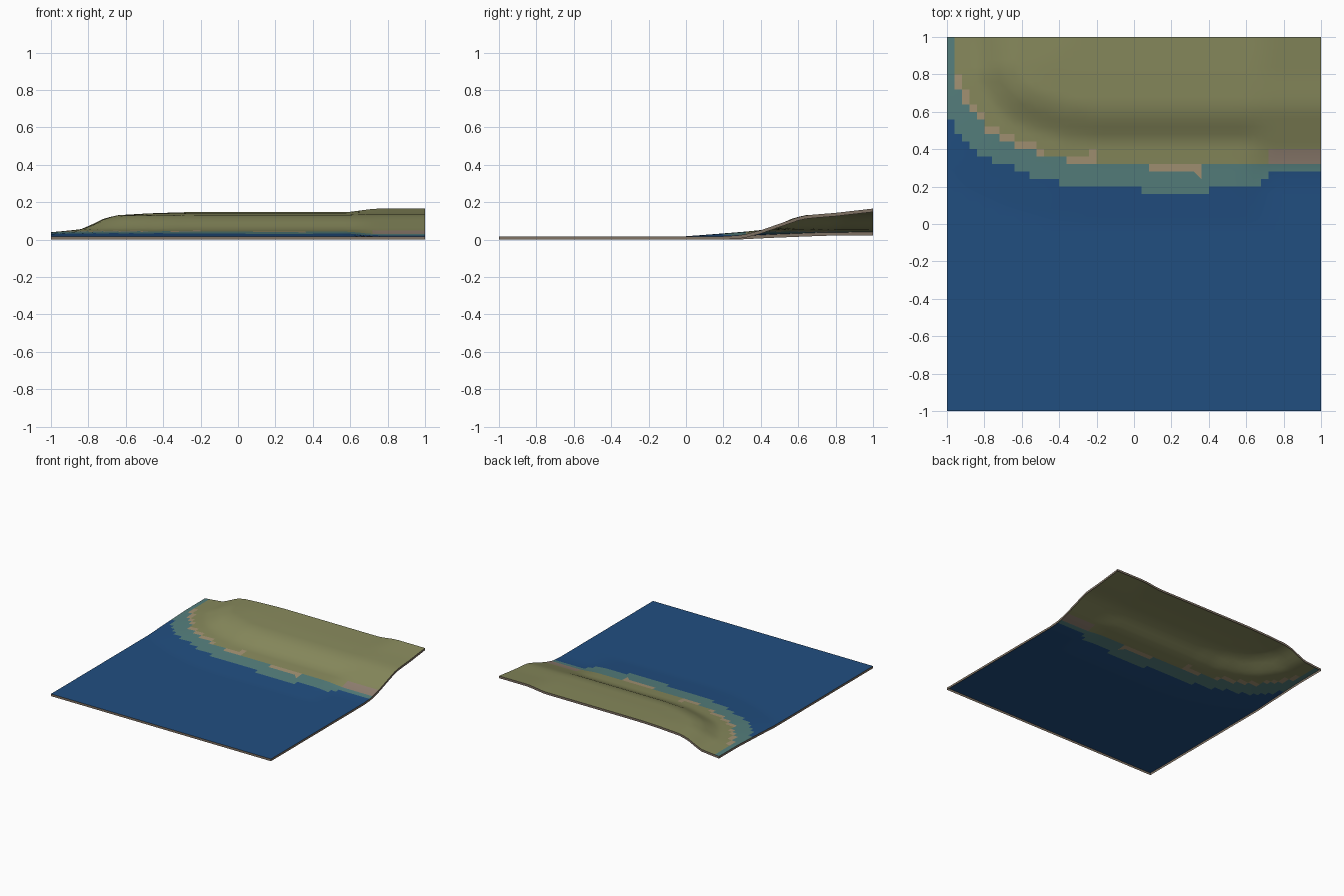
import bpy
from mathutils import Vector

if "Cube" in bpy.data.objects:
    bpy.data.objects.remove(bpy.data.objects["Cube"])

N = 50
STEP = 2 / N
SKIRT = 0.018


def material(name, rgb):
    m = bpy.data.materials.new(name)
    lin = [((c / 255 + 0.055) / 1.055) ** 2.4 for c in rgb]
    m.diffuse_color = (*lin, 1)
    m.use_nodes = True
    m.node_tree.nodes["Principled BSDF"].inputs["Base Color"].default_value = m.diffuse_color
    return m


deep = material("deep water", (33, 78, 128))
shallow = material("shallow water", (85, 127, 125))
grass = material("grass", (135, 137, 92))
sand = material("sand", (164, 147, 116))
mud = material("mud beach", (146, 129, 114))
earth = material("earth edge", (128, 114, 100))


def interp(points, v):
    """Piecewise linear lookup, clamped at both ends."""
    if v <= points[0][0]:
        return points[0][1]
    for (a, fa), (b, fb) in zip(points, points[1:]):
        if v <= b:
            return fa + (fb - fa) * (v - a) / (b - a)
    return points[-1][1]


def column(table, x):
    """Stepped lookup: first entry whose right limit lies beyond x."""
    return next(v for limit, v in table if x < limit)


# Shoreline, and height across it (main bay) and along the right-hand side
SHORE = [(-0.97, 1.15), (-0.95, 0.76), (-0.85, 0.58), (-0.75, 0.47),
         (-0.6, 0.4), (-0.4, 0.34), (-0.2, 0.32), (1.2, 0.32)]
BAY = [(-0.32, 0.018), (-0.16, 0.03), (0, 0.043), (0.12, 0.055), (0.18, 0.08),
       (0.24, 0.11), (0.31, 0.13), (0.48, 0.14), (0.68, 0.147)]
RIGHT = [(0.2, 0.018), (0.3, 0.024), (0.4, 0.05), (0.5, 0.085), (0.6, 0.12),
         (0.65, 0.131), (0.8, 0.143), (1, 0.166)]

# Stepped colour borders: (right limit in x, y where the zone begins)
SHALLOW = [(-0.96, 0.56), (-0.92, 0.48), (-0.88, 0.44), (-0.84, 0.40),
           (-0.76, 0.36), (-0.64, 0.32), (-0.56, 0.28), (-0.40, 0.24),
           (0.04, 0.20), (0.40, 0.16), (0.68, 0.20), (0.72, 0.24), (2, 0.28)]
LAND = [(-0.96, 2), (-0.92, 0.72), (-0.88, 0.64), (-0.84, 0.60), (-0.80, 0.56),
        (-0.72, 0.48), (-0.64, 0.44), (-0.52, 0.40), (-0.36, 0.36),
        (0.08, 0.32), (0.36, 0.28), (2, 0.32)]


def shore_distance(x, y):
    p = Vector((x, y))
    best = 9
    for a, b in zip(SHORE, SHORE[1:]):
        a, b = Vector(a), Vector(b)
        t = max(0, min(1, (p - a).dot(b - a) / (b - a).length_squared))
        best = min(best, (p - a - t * (b - a)).length)
    inland = x > SHORE[0][0] and y > interp(SHORE, x)
    return best if inland else -best


def height(x, y):
    t = max(0, min(1, (x - 0.56) / 0.2))
    t = t * t * (3 - 2 * t)
    return (1 - t) * interp(BAY, shore_distance(x, y)) + t * interp(RIGHT, y)


def zone(x, y):
    """Material slot for a face centred at x, y."""
    land = column(LAND, x)
    if 0.32 < x < 0.36 and 0.25 < y < 0.28 and x + y > 0.60:
        return 3
    if y < column(SHALLOW, x):
        return 0
    if y < land:
        return 1
    if x > 0.72 and y < 0.40:
        return 4
    if x < -0.48 and y < land + (0.08 if x < -0.88 else 0.04):
        return 3
    if (-0.36 < x < -0.20 and y < 0.36) or (-0.24 < x < -0.20 and y < 0.40):
        return 3
    if 0.08 < x < 0.36 and y < 0.32:
        return 3
    return 2


def build(name, verts, faces, mats):
    me = bpy.data.meshes.new(name)
    me.from_pydata(verts, [], faces)
    for m in mats:
        me.materials.append(m)
    ob = bpy.data.objects.new(name, me)
    bpy.context.collection.objects.link(ob)
    return ob


# Land and sea sheet
verts = []
for j in range(N + 1):
    for i in range(N + 1):
        x, y = -1 + i * STEP, -1 + j * STEP
        verts.append((x, y, height(x, y)))
faces = []
for j in range(N):
    for i in range(N):
        a = j * (N + 1) + i
        b, c, d = a + 1, a + N + 2, a + N + 1
        faces += [(a, b, d), (b, c, d)]
terrain = build("terrain_sheet", verts, faces, [deep, shallow, grass, sand, mud])
for f in terrain.data.polygons:
    f.material_index = zone(f.center.x, f.center.y)
    f.use_smooth = True

# Thin earth skirt hanging from the border
row = N + 1
border = [i for i in range(N)] + [j * row + N for j in range(N)]
border += [N * row + i for i in range(N, 0, -1)] + [j * row for j in range(N, 0, -1)]
top = [verts[k] for k in border]
low = [(x, y, z - SKIRT) for x, y, z in top]
n = len(top)
sides = [(k, k + n, (k + 1) % n + n, (k + 1) % n) for k in range(n)]
build("edge_skirt", top + low, sides, [earth])
